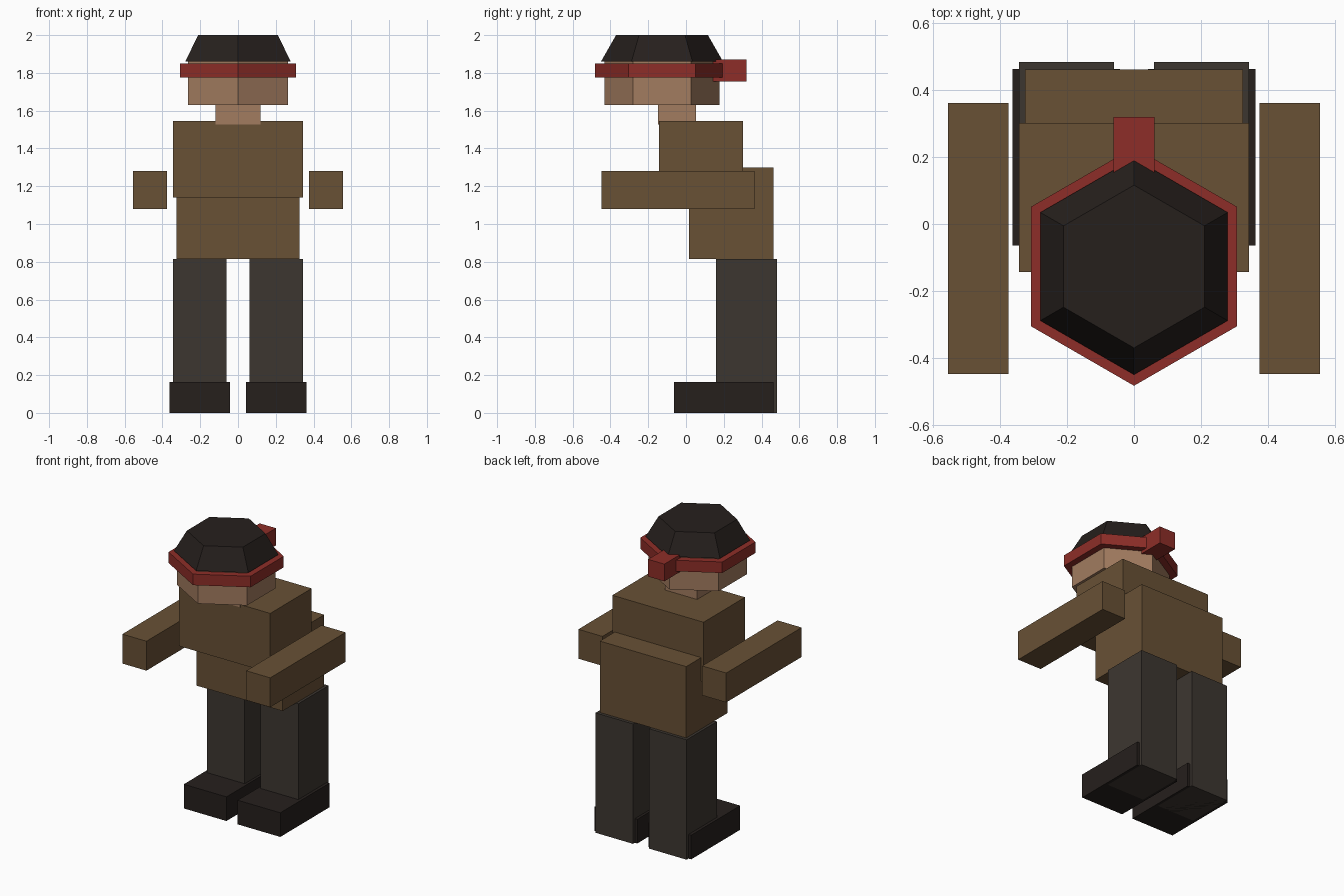
import bpy, bmesh
from mathutils import Matrix, Vector

if "Cube" in bpy.data.objects:
    bpy.data.objects.remove(bpy.data.objects["Cube"])


def mat(name, rgb):
    m = bpy.data.materials.new(name)
    m.diffuse_color = (*rgb, 1)
    m.use_nodes = True
    m.node_tree.nodes["Principled BSDF"].inputs["Base Color"].default_value = m.diffuse_color
    return m


TAN = mat("tan_cloth", (0.14, 0.082, 0.036))
DARK = mat("charcoal_cloth", (0.046, 0.037, 0.030))
BLACK = mat("black_leather", (0.019, 0.014, 0.012))
RED = mat("red_cloth", (0.27, 0.027, 0.021))
SKIN = mat("skin", (0.36, 0.20, 0.115))


def finish(name, bm, material):
    me = bpy.data.meshes.new(name)
    bm.to_mesh(me)
    bm.free()
    me.materials.append(material)
    bpy.context.collection.objects.link(bpy.data.objects.new(name, me))


def box(name, x, y, z, material):
    """Box from (min, max) ranges on each axis."""
    lo, hi = Vector((x[0], y[0], z[0])), Vector((x[1], y[1], z[1]))
    bm = bmesh.new()
    bmesh.ops.create_cube(bm, size=1, matrix=Matrix.Translation((lo + hi) / 2)
                          @ Matrix.Diagonal((*(hi - lo), 1)))
    finish(name, bm, material)


def hexagon(name, r_bottom, r_top, z, material, y=-0.127):
    """Six-sided prism or frustum with a corner facing forward."""
    bm = bmesh.new()
    bmesh.ops.create_cone(bm, cap_ends=True, segments=6, radius1=r_bottom,
                          radius2=r_top, depth=z[1] - z[0],
                          matrix=Matrix.Translation((0, y, sum(z) / 2)))
    # put a corner on the y axis whatever the starting angle of the cone
    if max(v.co.x for v in bm.verts) > 0.95 * max(r_bottom, r_top):
        bmesh.ops.rotate(bm, verts=bm.verts, cent=(0, y, 0),
                         matrix=Matrix.Rotation(0.5235988, 3, 'Z'))
    finish(name, bm, material)


# Limbs, mirrored left and right
for side, s in (("left", 1), ("right", -1)):
    def span(a, b):
        return tuple(sorted((s * a, s * b)))
    box(side + "_leg", span(0.06, 0.343), (0.158, 0.483), (0, 0.815), DARK)
    box(side + "_boot", span(0.042, 0.363), (-0.064, 0.463), (0, 0.164), BLACK)
    box(side + "_arm", span(0.375, 0.556), (-0.448, 0.362), (1.08, 1.28), TAN)

# Torso
box("lower_torso", (-0.325, 0.325), (0.016, 0.462), (0.815, 1.30), TAN)
box("upper_torso", (-0.343, 0.343), (-0.144, 0.301), (1.14, 1.545), TAN)

# Head and headgear
box("neck", (-0.12, 0.12), (-0.148, 0.052), (1.528, 1.66), SKIN)
hexagon("head", 0.305, 0.305, (1.63, 1.87), SKIN)
hexagon("headband", 0.356, 0.356, (1.775, 1.85), RED)
hexagon("cap", 0.323, 0.243, (1.86, 2.0), BLACK)
box("headband_knot", (-0.061, 0.061), (0.14, 0.32), (1.755, 1.872), RED)
